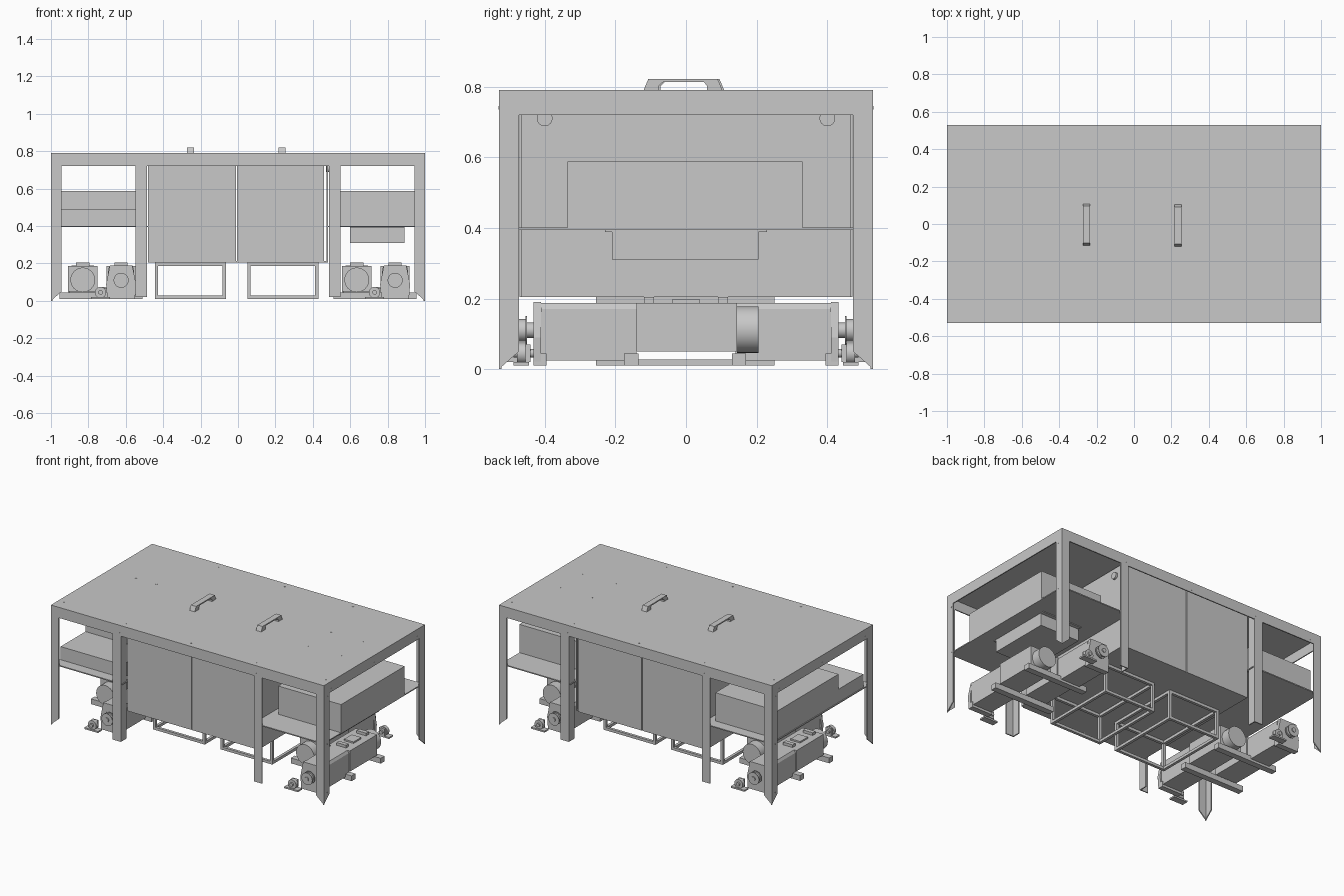
import bpy, bmesh, math
from mathutils import Vector

if "Cube" in bpy.data.objects:
    bpy.data.objects.remove(bpy.data.objects["Cube"], do_unlink=True)

steel = bpy.data.materials.new("plain_grey")
steel.use_nodes = True
GREY = (0.58, 0.58, 0.58, 1)
steel.diffuse_color = GREY
steel.node_tree.nodes["Principled BSDF"].inputs["Base Color"].default_value = GREY


def finish(name, bm, smooth=False):
    bmesh.ops.recalc_face_normals(bm, faces=bm.faces)
    mesh = bpy.data.meshes.new(name)
    bm.to_mesh(mesh)
    bm.free()
    ob = bpy.data.objects.new(name, mesh)
    bpy.context.collection.objects.link(ob)
    mesh.materials.append(steel)
    if smooth:
        bpy.ops.object.select_all(action="DESELECT")
        ob.select_set(True)
        bpy.context.view_layer.objects.active = ob
        bpy.ops.object.shade_smooth_by_angle(angle=math.radians(35))


def add_box(bm, x0, x1, y0, y1, z0, z1):
    for v in bmesh.ops.create_cube(bm, size=1)["verts"]:
        v.co = Vector((x0 if v.co.x < 0 else x1, y0 if v.co.y < 0 else y1,
                       z0 if v.co.z < 0 else z1))


def box(name, *lim):
    bm = bmesh.new()
    add_box(bm, *lim)
    finish(name, bm)


def add_prism(bm, outline, to3d, depth):
    """Extrude a flat outline; to3d maps (u, v, w) to space."""
    a = [bm.verts.new(to3d(u, v, depth[0])) for u, v in outline]
    b = [bm.verts.new(to3d(u, v, depth[1])) for u, v in outline]
    bm.faces.new(a)
    bm.faces.new(b[::-1])
    for i in range(len(a)):
        j = (i + 1) % len(a)
        bm.faces.new((a[i], a[j], b[j], b[i]))


def circle(cu, cv, r, n=32):
    return [(cu + r * math.cos(math.tau * i / n),
             cv + r * math.sin(math.tau * i / n)) for i in range(n)]


AXIS = {"x": lambda u, v, w: (w, u, v),
        "y": lambda u, v, w: (u, w, v),
        "z": lambda u, v, w: (u, v, w)}


def prism(name, outline, axis, w0, w1, smooth=False):
    bm = bmesh.new()
    add_prism(bm, outline, AXIS[axis], (w0, w1))
    finish(name, bm, smooth)


T = 0.007          # sheet thickness
HX, HY, TOP = 1.0, 0.53, 0.79
SEAM = 0.49

# Top cover in three sheets
for name, a, b in (("right_cover", -HX, -SEAM), ("middle_cover", -SEAM, SEAM),
                   ("left_cover", SEAM, HX)):
    box(name, a, b, -HY, HY, TOP - T, TOP)

# Apron round the top
for s in (-1, 1):
    ys = sorted((s * HY, s * (HY - T)))
    box("apron_long", -HX, HX, *ys, 0.72, TOP - T)
    xs = sorted((s * HX, s * (HX - T)))
    box("apron_short", *xs, -HY + T, HY - T, 0.72, TOP - T)

# Corner legs: two sheet flanges cut to a point at the outer corner
for sx in (-1, 1):
    for sy in (-1, 1):
        bm = bmesh.new()
        w = 0.057
        face = [(0, 0), (w, 0.05), (w, 0.73), (0, 0.73)]
        add_prism(bm, face, lambda u, v, d: (sx * (HX - u), sy * (HY - d), v), (0, T))
        add_prism(bm, face, lambda u, v, d: (sx * (HX - d), sy * (HY - u), v), (0, T))
        finish("corner_leg", bm)
        # Inner legs next to the cabinet
        bm = bmesh.new()
        add_box(bm, *sorted((sx * 0.487, sx * 0.547)), *sorted((sy * HY, sy * (HY - T))), 0.02, 0.75)
        add_box(bm, *sorted((sx * 0.487, sx * 0.494)), *sorted((sy * HY, sy * (HY - w))), 0.02, 0.75)
        finish("inner_leg", bm)

# Cabinet: base, ends, and two doors front and back
CY = 0.472
box("cabinet_base", -0.48, 0.48, -CY + T, CY - T, 0.205, 0.212)
for s in (-1, 1):
    box("cabinet_end", *sorted((s * 0.473, s * 0.48)), -CY + T, CY - T, 0.212, 0.765)
    ys = sorted((s * CY, s * (CY - T)))
    box("cabinet_door", -0.48, -0.012, *ys, 0.205, 0.765)
    box("cabinet_door", -0.006, 0.46, *ys, 0.205, 0.765)
    prism("end_knob", circle(s * 0.4, 0.71, 0.022), "x", 0.47, 0.493, True)

# Shelves and the cases on them
for s in (-1, 1):
    box("shelf", *sorted((s * 0.482, s * 0.99)), -HY + 0.01, HY - 0.01, 0.394, 0.401)
box("left_case", 0.53, 0.99, -0.335, 0.33, 0.401, 0.588)
box("lower_case", 0.6, 0.89, -0.21, 0.205, 0.31, 0.394)
box("lower_case_flange", 0.6, 0.89, -0.23, 0.23, 0.389, 0.394)
box("right_case", -0.985, -0.53, -0.19, 0.45, 0.401, 0.588)
box("right_low_case", -0.985, -0.53, -0.45, -0.19, 0.401, 0.488)

# Open bar frames under the cabinet
for x0 in (-0.445, 0.05):
    bm = bmesh.new()
    x1, y0, y1, z0, z1, b = x0 + 0.38, -0.255, 0.25, 0.01, 0.205, 0.018
    for x in (x0, x1 - b):
        for y in (y0, y1 - b):
            add_box(bm, x, x + b, y, y + b, z0, z1)
        for z in (z0, z1 - b):
            add_box(bm, x, x + b, y0 + b, y1 - b, z, z + b)
    for y in (y0, y1 - b):
        for z in (z0, z1 - b):
            add_box(bm, x0 + b, x1 - b, y, y + b, z, z + b)
    finish("bar_frame", bm)


# Drive unit: long body, motor cap at one end, belt drive at the other
def drive(cx, s):
    def span(a, b):
        return sorted((s * a, s * b))
    m = 0.07
    body = [(cx - m, 0.025), (cx + m, 0.025), (cx + m, 0.17), (cx + 0.06, 0.187),
            (cx - 0.06, 0.187), (cx - m, 0.17)]
    prism("drive_body", body, "y", *span(-0.41, -0.14))
    box("motor_housing", cx - 0.078, cx + 0.078, *span(-0.14, 0.145), 0.05, 0.187)
    prism("motor_cap", circle(cx, 0.112, 0.066), "y", *span(0.145, 0.205), True)
    plate = [(cx - 0.075, 0.022), (cx + 0.075, 0.022), (cx + 0.08, 0.09), (cx + 0.06, 0.19),
             (cx - 0.06, 0.19), (cx - 0.08, 0.09)]
    prism("end_plate", plate, "y", *span(-0.432, -0.41))
    box("end_foot", cx - 0.075, cx + 0.075, *span(-0.432, -0.395), 0.01, 0.045)
    prism("drive_shaft", circle(cx, 0.11, 0.022), "y", *span(-0.455, -0.43), True)
    prism("drive_pulley", circle(cx, 0.11, 0.032), "y", *span(-0.474, -0.453), True)
    for y in (-0.479, -0.455):
        prism("pulley_rim", circle(cx, 0.11, 0.04), "y", *span(y, y + 0.005), True)
    prism("drive_shaft_end", circle(cx, 0.11, 0.014, 16), "y", *span(-0.485, -0.478), True)
    # small bearing block on the floor
    px = cx - s * 0.11
    prism("bearing_pulley", circle(px, 0.045, 0.03), "y", *span(-0.478, -0.455), True)
    prism("bearing_shaft", circle(px, 0.045, 0.012, 16), "y", *span(-0.488, -0.43), True)
    box("bearing_foot", px - 0.05, px + 0.05, *span(-0.488, -0.445), 0.01, 0.02)
    box("bearing_block", px - 0.02, px + 0.02, *span(-0.455, -0.44), 0.02, 0.07)
    # terminal blocks
    for y in (-0.105, 0.105):
        box("terminal_block", cx - 0.035, cx + 0.035, *span(y - 0.014, y + 0.014), 0.187, 0.205)
    box("terminal_cover", cx - 0.035, cx + 0.035, *span(-0.04, 0.04), 0.187, 0.197)


for bay in (-0.73, 0.735):
    for cx, s in ((bay + 0.105, 1), (bay - 0.1, -1)):
        drive(cx, s)
    # Mounting bars under both units
    for y in (-0.155, 0.15):
        box("mount_bar", bay - 0.225, bay + 0.22, y - 0.02, y + 0.02, 0.01, 0.045)

# Carry handles on the middle cover
grip = [(-0.115, 0), (-0.102, 0.031), (0.095, 0.031), (0.108, 0),
        (0.065, 0), (0.065, 0.012), (0.055, 0.023), (-0.06, 0.023), (-0.072, 0.012), (-0.072, 0)]
for x, y in ((-0.255, 0.0), (0.235, -0.005)):
    prism("handle", [(u + y, v + TOP) for u, v in grip], "x", x - 0.019, x + 0.019)

# Screw heads on the cover and apron
bm = bmesh.new()
spots = [(-0.8, 0.075), (-0.65, 0.075), (0.6, 0.12), (0.84, 0.12), (0, 0.49)]
spots += [(sx * x, y) for sx in (-1, 1) for x, y in ((0.92, 0.49), (0.96, 0.45), (0.5, 0.49), (0.48, 0.49))]
for s in (-1, 1):
    for x, y in spots:
        add_prism(bm, circle(x, s * y, 0.005, 10), AXIS["z"], (TOP, TOP + 0.001))
    for x in (-0.92, -0.5, 0, 0.5, 0.92):
        add_prism(bm, circle(x, 0.74, 0.005, 10), AXIS["y"], (s * HY, s * (HY + 0.0005)))
    for y in (-0.45, 0, 0.45):
        add_prism(bm, circle(y, 0.74, 0.005, 10), AXIS["x"], (s * HX, s * (HX + 0.0005)))
    for y in (-0.49, 0.49):
        for z in (0.07, 0.39, 0.7):
            add_prism(bm, circle(y, z, 0.005, 10), AXIS["x"], (s * HX, s * (HX + 0.0005)))
finish("screws", bm)
